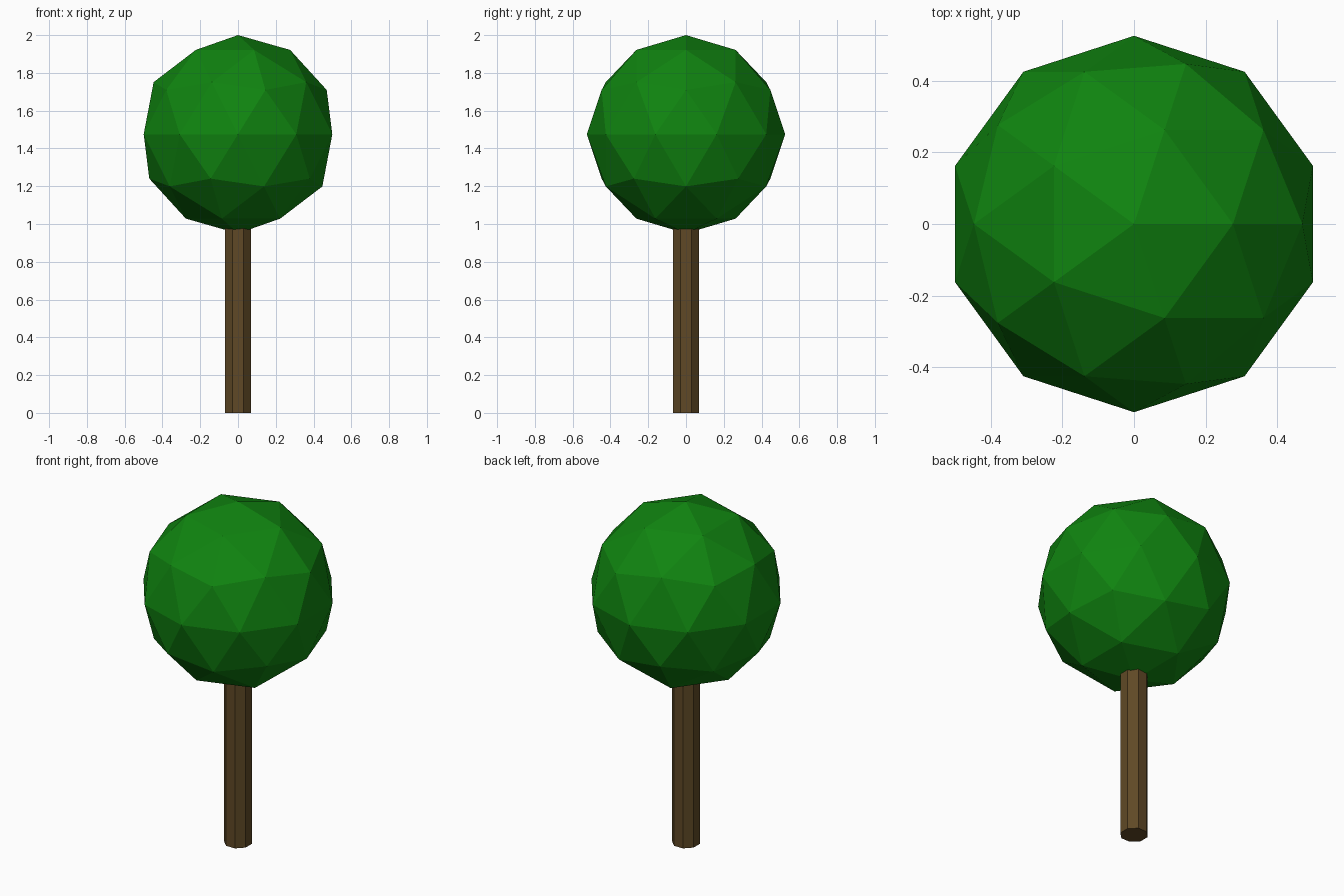
import bpy
import math

if "Cube" in bpy.data.objects:
    bpy.data.objects.remove(bpy.data.objects["Cube"])


def flat_colour(name, rgb):
    mat = bpy.data.materials.new(name)
    mat.diffuse_color = (*rgb, 1.0)
    mat.use_nodes = True
    mat.node_tree.nodes["Principled BSDF"].inputs["Base Color"].default_value = mat.diffuse_color
    return mat


def finish(name, mat):
    obj = bpy.context.object
    obj.name = name
    obj.data.name = name
    obj.data.materials.append(mat)
    bpy.ops.object.shade_flat()


leaf_green = flat_colour("leaf green", (0.005, 0.23, 0.005))
bark_brown = flat_colour("bark brown", (0.115, 0.066, 0.019))

CROWN_RADIUS = 0.525
TRUNK_HALF_WIDTH = 0.07
TRUNK_TOP = 1.05

# Faceted ball of leaves
bpy.ops.mesh.primitive_ico_sphere_add(
    subdivisions=2, radius=CROWN_RADIUS, location=(0, 0, 2 - CROWN_RADIUS))
finish("crown", leaf_green)

# Eight-sided trunk with flat sides facing the axes, ending inside the crown
bpy.ops.mesh.primitive_cylinder_add(
    vertices=8, radius=TRUNK_HALF_WIDTH / math.cos(math.pi / 8),
    depth=TRUNK_TOP, location=(0, 0, TRUNK_TOP / 2),
    rotation=(0, 0, math.pi / 8))
finish("trunk", bark_brown)
